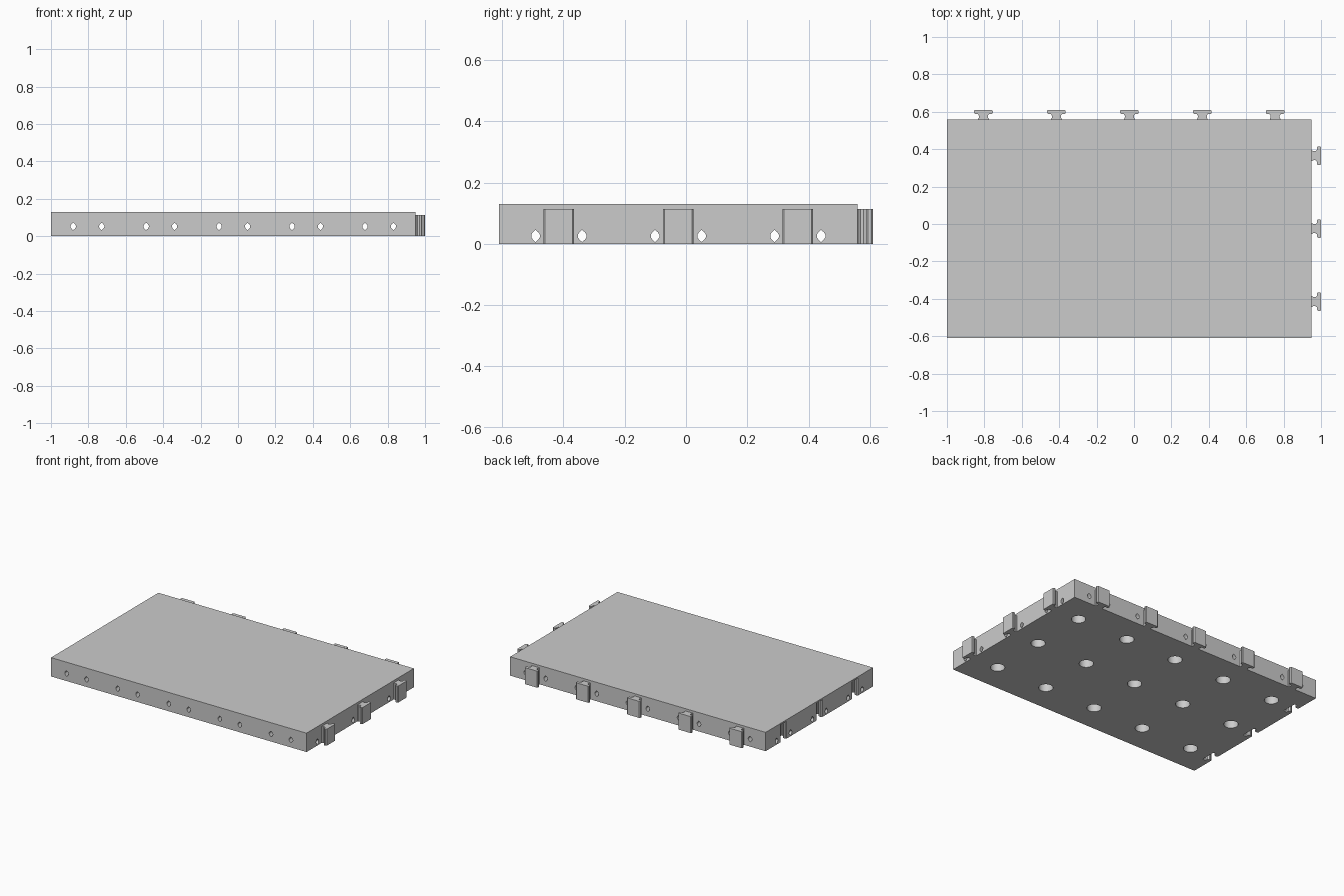
import bpy
import math
from mathutils import Matrix, Vector

if "Cube" in bpy.data.objects:
    bpy.data.objects.remove(bpy.data.objects["Cube"], do_unlink=True)

PITCH = 0.39
X0, X1, Y0, Y1, TOP = -1.0, 0.95, -0.61, 0.56, 0.13
CENTRES_X = [X0 + PITCH * (i + 0.5) for i in range(5)]
CENTRES_Y = [Y0 + PITCH * (i + 0.5) for i in range(3)]

grey = bpy.data.materials.new("light grey plastic")
grey.use_nodes = True
colour = (0.6, 0.6, 0.6, 1)
grey.diffuse_color = colour
grey.node_tree.nodes["Principled BSDF"].inputs["Base Color"].default_value = colour


def prism(name, outline, length, matrix):
    """Extrude a counter-clockwise outline along its local z, then place it."""
    n = len(outline)
    verts = [matrix @ Vector((u, v, w)) for w in (0, length) for u, v in outline]
    faces = [list(range(n))[::-1], list(range(n, 2 * n))]
    faces += [[i, (i + 1) % n, n + (i + 1) % n, n + i] for i in range(n)]
    mesh = bpy.data.meshes.new(name)
    mesh.from_pydata(verts, [], faces)
    mesh.materials.append(grey)
    obj = bpy.data.objects.new(name, mesh)
    bpy.context.collection.objects.link(obj)
    return obj


def activate(obj):
    bpy.ops.object.select_all(action="DESELECT")
    obj.select_set(True)
    bpy.context.view_layer.objects.active = obj


def cut(target, cutters):
    """Join the cutters, subtract them from the target, then drop them."""
    activate(cutters[0])
    for c in cutters:
        c.select_set(True)
    bpy.ops.object.join()
    cutter = cutters[0]
    cutter.hide_render = True
    activate(target)
    mod = target.modifiers.new("cut", "BOOLEAN")
    mod.operation = "DIFFERENCE"
    mod.solver = "EXACT"
    mod.object = cutter
    bpy.ops.object.modifier_apply(modifier=mod.name)
    bpy.data.objects.remove(cutter, do_unlink=True)


def clip_outline(grow=0.0, start=0.0):
    """T-shaped clip: u along the plate edge, v outward."""
    half = [(0.029, start), (0.029, 0.002), (0.024, 0.009), (0.024, 0.02),
            (0.031, 0.029), (0.045, 0.029), (0.05, 0.034),
            (0.05, 0.045 + grow), (0.045, 0.05 + grow)]
    right = [(u + grow, v) for u, v in half]
    return right + [(-u, v) for u, v in reversed(right)]


def upright(x, y, z, turn=0):
    return Matrix.Translation((x, y, z)) @ Matrix.Rotation(turn, 4, "Z")


# Plate body
plate = prism("plate", [(X0, Y0), (X1, Y0), (X1, Y1), (X0, Y1)], TOP, Matrix())

# Round pockets under every tile
circle = [(0.045 * math.cos(a), 0.045 * math.sin(a))
          for a in (math.tau * i / 32 for i in range(32))]
cut(plate, [prism("pocket_cutter", circle, 0.1, upright(x, y, -0.02))
            for x in CENTRES_X for y in CENTRES_Y])

# Sockets in the right-hand edge, shaped to take the clips
quarter = -math.pi / 2
cut(plate, [prism("socket_cutter", clip_outline(0.003, -0.01), 0.14,
                  upright(X0, y, -0.02, quarter)) for y in CENTRES_Y])

# Pointed channels running through the plate both ways, at two heights
ogive = [(0, -0.02), (0.009, -0.012), (0.014, -0.004), (0.014, 0.004),
         (0.009, 0.012), (0, 0.02)]
ogive += [(-u, v) for u, v in ogive[-2:0:-1]]
along_x = Matrix(((0, 0, 1), (1, 0, 0), (0, 1, 0))).to_4x4()
along_y = Matrix(((-1, 0, 0), (0, 0, 1), (0, 1, 0))).to_4x4()
cut(plate, [prism("long_channel_cutter", ogive, 2.1,
                  Matrix.Translation((X0 - 0.05, y + s * 0.076, 0.026)) @ along_x)
            for y in CENTRES_Y for s in (-1, 1)])
cut(plate, [prism("cross_channel_cutter", ogive, 1.3,
                  Matrix.Translation((x + s * 0.076, Y0 - 0.05, 0.052)) @ along_y)
            for x in CENTRES_X for s in (-1, 1)])

# Clips along the back and left edges
clips = [prism(f"back_clip_{i + 1}", clip_outline(), 0.114, upright(x, Y1, 0))
         for i, x in enumerate(CENTRES_X)]
clips += [prism(f"left_clip_{i + 1}", clip_outline(), 0.114, upright(X1, y, 0, quarter))
          for i, y in enumerate(CENTRES_Y)]

for obj in [plate] + clips:
    activate(obj)
    bpy.ops.object.shade_smooth_by_angle(angle=math.radians(25))
